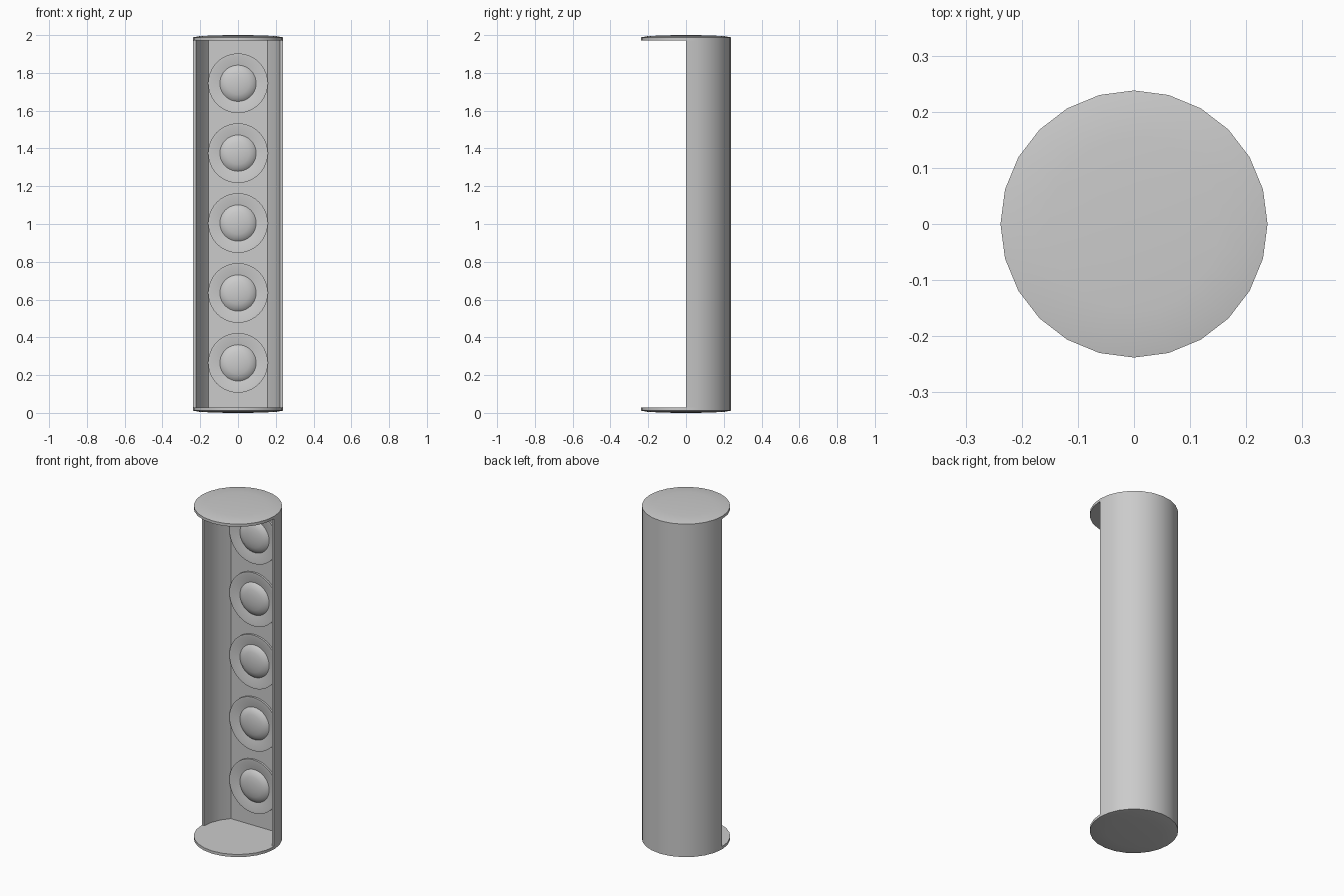
import bpy, bmesh, math
from mathutils import Matrix

if "Cube" in bpy.data.objects:
    bpy.data.objects.remove(bpy.data.objects["Cube"])

R, RI = 0.238, 0.222         # shell outer and inner radius
Z0, Z1 = 0.028, 1.972        # inner faces of the two end caps

grey = bpy.data.materials.new("light_grey")
grey.diffuse_color = (0.6, 0.6, 0.6, 1)
grey.use_nodes = True
grey.node_tree.nodes["Principled BSDF"].inputs["Base Color"].default_value = grey.diffuse_color


def finish(name, bm, angle=35):
    bmesh.ops.recalc_face_normals(bm, faces=bm.faces)
    me = bpy.data.meshes.new(name)
    bm.to_mesh(me)
    bm.free()
    ob = bpy.data.objects.new(name, me)
    bpy.context.collection.objects.link(ob)
    me.materials.append(grey)
    bpy.ops.object.select_all(action='DESELECT')
    ob.select_set(True)
    bpy.context.view_layer.objects.active = ob
    bpy.ops.object.shade_smooth_by_angle(angle=math.radians(angle))
    return ob


def lathe(name, profile, sides, matrix):
    """Revolve (radius, height) points round local z; radius 0 makes a pole."""
    bm = bmesh.new()
    rings = []
    for r, h in profile:
        n = 1 if r == 0 else sides
        rings.append([bm.verts.new((r * math.cos(2 * math.pi * i / sides),
                                    r * math.sin(2 * math.pi * i / sides), h))
                      for i in range(n)])
    for a, b in zip(rings, rings[1:]):
        for i in range(sides):
            j = (i + 1) % sides
            quad = [a[i % len(a)], a[j % len(a)], b[j % len(b)], b[i % len(b)]]
            bm.faces.new(list(dict.fromkeys(quad)))
    bm.transform(matrix)
    return finish(name, bm)


# Half-round cabinet shell with a flat front baffle set inside it
def arc(r, a0, a1):
    step = 15 if a1 > a0 else -15
    return [(r * math.cos(math.radians(a)), r * math.sin(math.radians(a)))
            for a in range(a0, a1 + step, step)]


outline = arc(R, 0, 180) + arc(RI, 180, 135) + arc(RI, 45, 0)
bm = bmesh.new()
face = bm.faces.new([bm.verts.new((x, y, Z0)) for x, y in outline])
ext = bmesh.ops.extrude_face_region(bm, geom=[face])
for v in ext["geom"]:
    if isinstance(v, bmesh.types.BMVert):
        v.co.z = Z1
finish("cabinet_shell", bm, 25)

# Round end caps, slightly domed outwards
cap = [(0, 0), (R, 0), (R, 0.016)]
cap += [(R * math.cos(t), 0.016 + 0.012 * math.sin(t))
        for t in (math.radians(a) for a in (30, 50, 70))] + [(0, 0.028)]
lathe("top_cap", cap, 24, Matrix.Translation((0, 0, Z1)))
lathe("bottom_cap", cap, 24,
      Matrix.Translation((0, 0, Z0)) @ Matrix.Rotation(math.pi, 4, 'X'))

# Five drivers: raised rim, shallow cone and domed dust cap
baffle = RI * math.sin(math.radians(45))
driver = [(0, -0.004), (0.158, -0.004), (0.158, 0.012), (0.145, 0.012), (0.096, 0.002)]
driver += [(0.092 * math.cos(t), 0.002 + 0.026 * math.sin(t))
           for t in (math.radians(a) for a in (10, 30, 50, 70))] + [(0, 0.028)]
for i in range(5):
    lathe(f"driver_{i + 1}", driver, 40,
          Matrix.Translation((0, baffle, 0.265 + 0.37 * i)) @ Matrix.Rotation(math.pi / 2, 4, 'X'))
